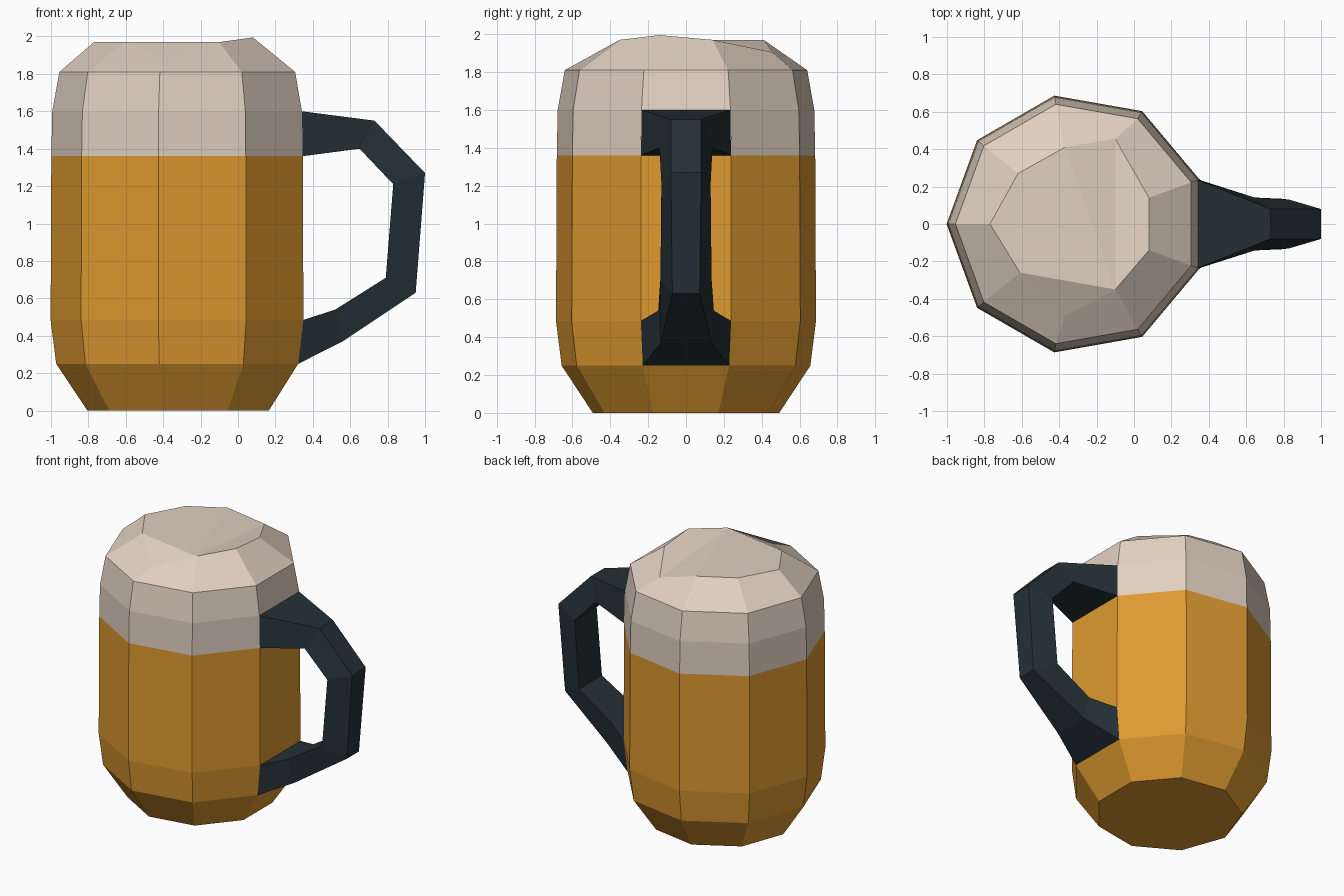
import bpy, bmesh, math

if "Cube" in bpy.data.objects:
    bpy.data.objects.remove(bpy.data.objects["Cube"])

SIDES, CX = 9, -0.305


def material(name, rgb):
    m = bpy.data.materials.new(name)
    m.diffuse_color = (*rgb, 1)
    m.use_nodes = True
    m.node_tree.nodes["Principled BSDF"].inputs["Base Color"].default_value = m.diffuse_color
    return m


def make(name, rings, mat, skip=(), bottom=False, fan=None):
    """Skin closed rings of points; skip holds (ring, side) quads left open."""
    bm = bmesh.new()
    vs = [[bm.verts.new(p) for p in ring] for ring in rings]
    n = len(vs[0])
    for r in range(len(vs) - 1):
        for i in range(n):
            j = (i + 1) % n
            if (r, i) not in skip:
                bm.faces.new((vs[r][i], vs[r][j], vs[r + 1][j], vs[r + 1][i]))
    if bottom:
        bm.faces.new(vs[0][::-1])
    if fan is not None:
        top = vs[-1]
        for k in range(1, n - 1):
            bm.faces.new((top[fan], top[(fan + k) % n], top[(fan + k + 1) % n]))
    bmesh.ops.recalc_face_normals(bm, faces=bm.faces)
    # Open-ended shells: make sure the normals point outward
    if bm.calc_volume(signed=True) < 0:
        bmesh.ops.reverse_faces(bm, faces=bm.faces)
    me = bpy.data.meshes.new(name)
    bm.to_mesh(me)
    bm.free()
    me.materials.append(mat)
    ob = bpy.data.objects.new(name, me)
    bpy.context.collection.objects.link(ob)
    return ob


def ring(radius, z):
    angles = [math.radians(20 + 360 * i / SIDES) for i in range(SIDES)]
    return [(CX + radius * math.cos(a), radius * math.sin(a), z) for a in angles]


amber = material("amber beer", (0.73, 0.32, 0.03))
cream = material("cream foam", (0.75, 0.63, 0.53))
slate = material("dark slate", (0.018, 0.030, 0.037))

# Beer body, open where the lower handle root joins (side 8 faces +x)
make("beer_body", [ring(0.5, 0), ring(0.667, 0.25), ring(0.697, 0.485), ring(0.693, 1.36)],
     amber, skip={(1, 8)}, bottom=True)

# Foam with an uneven crown, open where the upper handle root joins
crown = [(0.08, 0.14, 1.97), (-0.10, 0.455, 1.905), (-0.37, 0.41, 1.97),
         (-0.62, 0.27, 1.97), (-0.77, 0, 1.97), (-0.61, -0.26, 1.97),
         (-0.37, -0.49, 1.87), (-0.10, -0.35, 1.97), (0.08, -0.14, 1.995)]
make("foam", [ring(0.693, 1.36), ring(0.688, 1.6), ring(0.65, 1.81), crown],
     cream, skip={(0, 8)}, fan=7)

# Handle: stations of outer (x, half width, z) and inner (x, half width, z)
stations = [((0.342, 0.235, 1.60), (0.346, 0.237, 1.36)),
            ((0.73, 0.08, 1.55), (0.65, 0.14, 1.40)),
            ((1.00, 0.08, 1.27), (0.83, 0.13, 1.21)),
            ((0.95, 0.072, 0.63), (0.79, 0.135, 0.71)),
            ((0.56, 0.135, 0.37), (0.52, 0.147, 0.54)),
            ((0.322, 0.228, 0.25), (0.35, 0.238, 0.485))]
make("handle", [[(o[0], -o[1], o[2]), (o[0], o[1], o[2]),
                 (i[0], i[1], i[2]), (i[0], -i[1], i[2])] for o, i in stations], slate)
